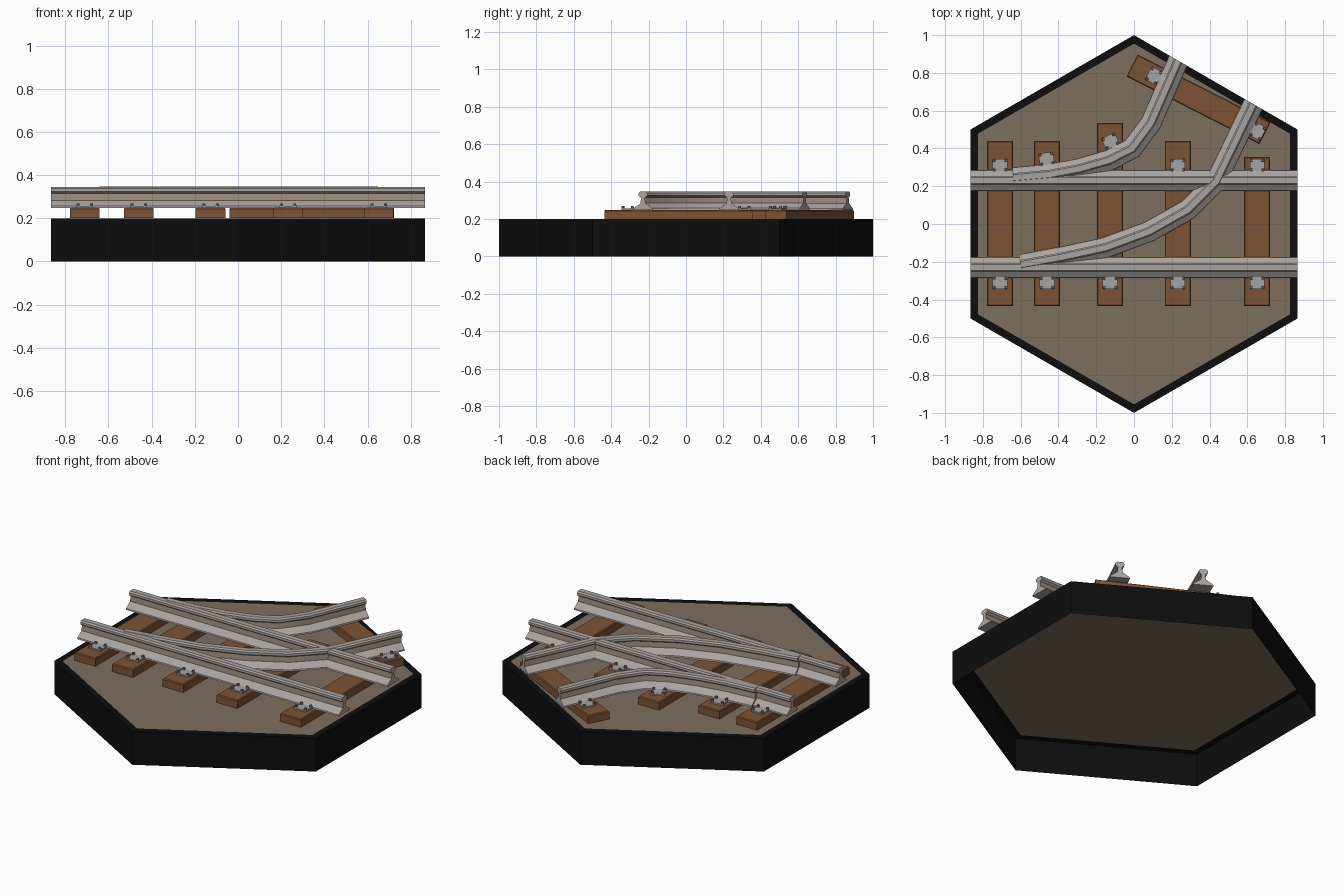
import bpy, bmesh, math
from mathutils import Vector, Matrix

if "Cube" in bpy.data.objects:
    bpy.data.objects.remove(bpy.data.objects["Cube"])


def mat(name, c):
    m = bpy.data.materials.new(name)
    m.diffuse_color = (*c, 1)
    m.use_nodes = True
    m.node_tree.nodes["Principled BSDF"].inputs["Base Color"].default_value = m.diffuse_color
    return m


BLACK = mat("black_edge", (0.004, 0.004, 0.004))
EARTH = mat("earth_brown", (0.205, 0.158, 0.110))
WOOD = mat("sleeper_wood", (0.205, 0.088, 0.037))
STEEL = mat("rail_steel", (0.40, 0.37, 0.345))
RUST = mat("rail_web_tan", (0.31, 0.25, 0.19))
CLIP = mat("clip_grey", (0.37, 0.37, 0.37))
BOLT = mat("bolt_grey", (0.20, 0.19, 0.18))


def finish(bm, name, mats, smooth=False):
    me = bpy.data.meshes.new(name)
    bm.to_mesh(me)
    bm.free()
    for m in mats:
        me.materials.append(m)
    ob = bpy.data.objects.new(name, me)
    bpy.context.collection.objects.link(ob)
    if smooth:
        bpy.context.view_layer.objects.active = ob
        ob.select_set(True)
        bpy.ops.object.shade_smooth_by_angle(angle=math.radians(35))
        ob.select_set(False)
    return ob


# hexagonal tile: open-bottomed shell with black walls, rim and earth top
bm = bmesh.new()


def ring(r, z):
    return [bm.verts.new((r * math.sin(i * math.pi / 3), r * math.cos(i * math.pi / 3), z))
            for i in range(6)]


low, high, inner = ring(1, 0), ring(1, 0.2), ring(0.955, 0.2)
for a, b in ((low, high), (high, inner)):
    for i in range(6):
        j = (i + 1) % 6
        bm.faces.new((a[j], a[i], b[i], b[j]))
top = bm.faces.new(inner[::-1])
top.material_index = 1
finish(bm, "hex_tile", [BLACK, EARTH])


# sleepers
def sleeper(name, cx, cy, w, l, ang=0):
    bm = bmesh.new()
    M = (Matrix.Translation((cx, cy, 0.225)) @ Matrix.Rotation(math.radians(ang), 4, 'Z')
         @ Matrix.Diagonal((w, l, 0.048, 1)))
    bmesh.ops.create_cube(bm, size=1, matrix=M)
    up = [e for e in bm.edges if all(v.co.z > 0.23 for v in e.verts)]
    bmesh.ops.bevel(bm, geom=up, offset=0.005, segments=1, affect='EDGES')
    finish(bm, name, [WOOD])


SX = [-0.71, -0.46, -0.127, 0.232, 0.652]
for i, (x, y1) in enumerate(zip(SX, (0.44, 0.44, 0.535, 0.44, 0.355))):
    sleeper(f"sleeper_{i + 1}", x, (y1 - 0.435) / 2, 0.138, y1 + 0.435)
sleeper("branch_sleeper", 0.342, 0.66, 0.13, 0.79, 63)

# rails: a rail section swept along a path with mitred corners
HALF = [(0.055, 0.248), (0.053, 0.256), (0.014, 0.283), (0.010, 0.314),
        (0.024, 0.324), (0.024, 0.338), (0.016, 0.346)]
PROFILE = HALF + [(-u, z) for u, z in reversed(HALF)]
WEB = {2, 10}


def rail(name, pts, lift=0.0, end_dir=None):
    pts = [Vector(p) for p in pts]
    seg = [(b - a).normalized() for a, b in zip(pts, pts[1:])]
    bm = bmesh.new()
    rings = []
    for i, p in enumerate(pts):
        a, b = seg[max(i - 1, 0)], seg[min(i, len(seg) - 1)]
        t = (a + b).normalized()
        if end_dir and i == len(pts) - 1:
            t = Vector(end_dir)
        n = Vector((-t.y, t.x)) / max(t.dot(a), 0.5)
        rings.append([bm.verts.new((p.x + n.x * u, p.y + n.y * u, z + lift)) for u, z in PROFILE])
    k = len(PROFILE)
    for r, s in zip(rings, rings[1:]):
        for i in range(k):
            j = (i + 1) % k
            f = bm.faces.new((r[i], r[j], s[j], s[i]))
            f.material_index = 1 if i in WEB else 0
    bm.faces.new(rings[0])
    bm.faces.new(rings[-1])
    bmesh.ops.recalc_face_normals(bm, faces=bm.faces)
    finish(bm, name, [STEEL, RUST], True)


for side, y in (("north", 0.23), ("south", -0.23)):
    rail(f"straight_rail_{side}", [(-0.866, y), (0.866, y)])
OUT = (0.5, 0.866)
rail("branch_rail_outer", [(-0.64, 0.245), (-0.45, 0.262), (-0.29, 0.292), (-0.13, 0.338),
                           (-0.01, 0.40), (0.09, 0.535), (0.234, 0.865)], 0.001, OUT)
rail("branch_rail_inner", [(-0.6, -0.215), (-0.38, -0.175), (-0.15, -0.125), (0.08, -0.04),
                           (0.285, 0.075), (0.435, 0.225), (0.632, 0.635)], 0.002, OUT)


# clip plates with four bolts each
def clip(name, x, y, ang):
    bm = bmesh.new()
    M = Matrix.Translation((x, y, 0)) @ Matrix.Rotation(math.radians(ang), 4, 'Z')
    bmesh.ops.create_cube(bm, size=1, matrix=M @ Matrix.Translation((0, 0, 0.252))
                          @ Matrix.Diagonal((0.078, 0.066, 0.01, 1)))
    n = len(bm.faces)
    for sx in (-1, 1):
        for sy in (-1, 1):
            bmesh.ops.create_cone(bm, cap_ends=True, segments=6, radius1=0.009, radius2=0.007,
                                  depth=0.014,
                                  matrix=M @ Matrix.Translation((sx * 0.031, sy * 0.025, 0.262)))
    bm.faces.ensure_lookup_table()
    for f in bm.faces[n:]:
        f.material_index = 1
    finish(bm, name, [CLIP, BOLT])


NORTH = [(SX[0], 0.312, 0), (-0.463, 0.345, 8), (-0.125, 0.438, 25), (SX[3], 0.312, 0),
         (SX[4], 0.312, 0), (0.105, 0.785, 63), (0.655, 0.49, 63)]
for i, c in enumerate(NORTH):
    clip(f"north_clip_{i + 1}", *c)
for i, x in enumerate(SX):
    clip(f"south_clip_{i + 1}", x, -0.312, 0)
